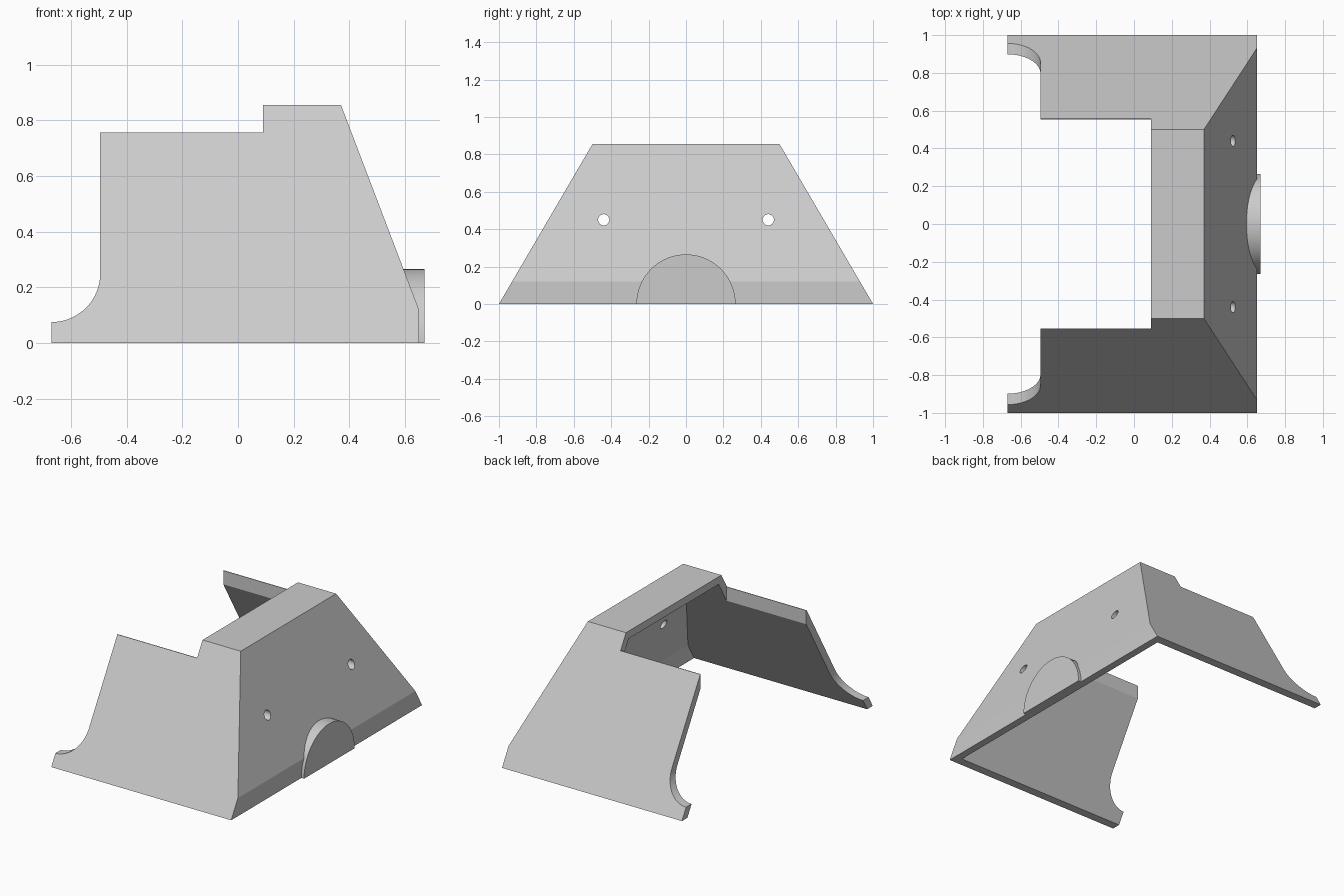
import bpy, bmesh, math
from mathutils import Vector, Matrix

cube = bpy.data.objects.get("Cube")
if cube:
    bpy.data.objects.remove(cube, do_unlink=True)

WALL = 0.05
TOP = 0.855
SIDE_N = Vector((0, TOP, 0.5)).normalized()
SLOPE_N = Vector((0.735, 0, 0.28)).normalized()

grey = bpy.data.materials.new("plain_grey")
grey.use_nodes = True
grey.diffuse_color = (0.6, 0.6, 0.6, 1)
grey.node_tree.nodes["Principled BSDF"].inputs["Base Color"].default_value = (0.6, 0.6, 0.6, 1)


def finish(bm, name):
    bmesh.ops.recalc_face_normals(bm, faces=bm.faces)
    mesh = bpy.data.meshes.new(name)
    bm.to_mesh(mesh)
    bm.free()
    mesh.materials.append(grey)
    obj = bpy.data.objects.new(name, mesh)
    bpy.context.collection.objects.link(obj)
    return obj


def box_mesh(low, high):
    low, high = Vector(low), Vector(high)
    bm = bmesh.new()
    size = Matrix.Diagonal(high - low).to_4x4()
    bmesh.ops.create_cube(bm, size=1, matrix=Matrix.Translation((low + high) / 2) @ size)
    return bm


def box(name, low, high):
    return finish(box_mesh(low, high), name)


def tapered_block(name, inset, back):
    """Block with two leaning sides and a leaning right face."""
    bm = box_mesh((back, -1.3, -0.2), (0.65 - inset, 1.3, TOP - inset))
    mirrored = Vector((0, -SIDE_N.y, SIDE_N.z))
    planes = [((0, 1, 0), SIDE_N), ((0, -1, 0), mirrored), ((0.65, 0, 0.12), SLOPE_N)]
    for point, normal in planes:
        geom = bm.verts[:] + bm.edges[:] + bm.faces[:]
        cut = bmesh.ops.bisect_plane(bm, geom=geom, plane_co=Vector(point) - normal * inset,
                                     plane_no=normal, clear_outer=True)
        edges = [e for e in cut["geom_cut"] if isinstance(e, bmesh.types.BMEdge)]
        bmesh.ops.contextual_create(bm, geom=edges)
    return finish(bm, name)


def cylinder_x(name, radius, x0, x1, y, z):
    bm = bmesh.new()
    place = Matrix.Translation(((x0 + x1) / 2, y, z)) @ Matrix.Rotation(math.pi / 2, 4, "Y")
    bmesh.ops.create_cone(bm, cap_ends=True, segments=64, radius1=radius, radius2=radius,
                          depth=x1 - x0, matrix=place)
    return finish(bm, name)


def prism_y(name, profile):
    bm = bmesh.new()
    face = bm.faces.new([bm.verts.new((x, -1.3, z)) for x, z in profile])
    out = bmesh.ops.extrude_face_region(bm, geom=[face])
    moved = [v for v in out["geom"] if isinstance(v, bmesh.types.BMVert)]
    bmesh.ops.translate(bm, verts=moved, vec=(0, 2.6, 0))
    return finish(bm, name)


def combine(target, tool, operation="DIFFERENCE"):
    mod = target.modifiers.new("combine", "BOOLEAN")
    mod.operation = operation
    mod.solver = "EXACT"
    mod.object = tool
    bpy.context.view_layer.objects.active = target
    bpy.ops.object.modifier_apply(modifier=mod.name)
    bpy.data.objects.remove(tool, do_unlink=True)


# Solid body with the round boss on its right face
housing = tapered_block("housing", 0, -0.67)
combine(housing, cylinder_x("round_boss", 0.265, 0.56, 0.67, 0, 0), "UNION")

# Hollow inside, open below and at the left end
combine(housing, tapered_block("cavity", WALL, -1.0))
combine(housing, box("ground_cut", (-1, -1.5, -0.5), (1, 1.5, 0)))

# Wide opening through the roof, and the lowered tops of the side walls
combine(housing, box("roof_opening", (-1, -0.553, -0.3), (0.09, 0.553, 1.2)))
combine(housing, box("wall_top_cut", (-1, -1.3, 0.757), (0.09, 1.3, 1.2)))

# Concave curve above each foot
arc = [(-0.67 + 0.175 * math.sin(a), 0.25 - 0.175 * math.cos(a))
       for a in (math.pi / 2 * i / 20 for i in range(21))]
combine(housing, prism_y("foot_curve", [(-0.9, 1.2), (-0.9, 0.075)] + arc + [(-0.495, 1.2)]))

# Screw holes
for side in (-1, 1):
    combine(housing, cylinder_x("screw_hole", 0.03, 0.2, 0.8, side * 0.44, 0.45))

# Shading
bpy.ops.object.select_all(action="DESELECT")
housing.select_set(True)
bpy.context.view_layer.objects.active = housing
bpy.ops.object.shade_smooth_by_angle(angle=math.radians(15))
